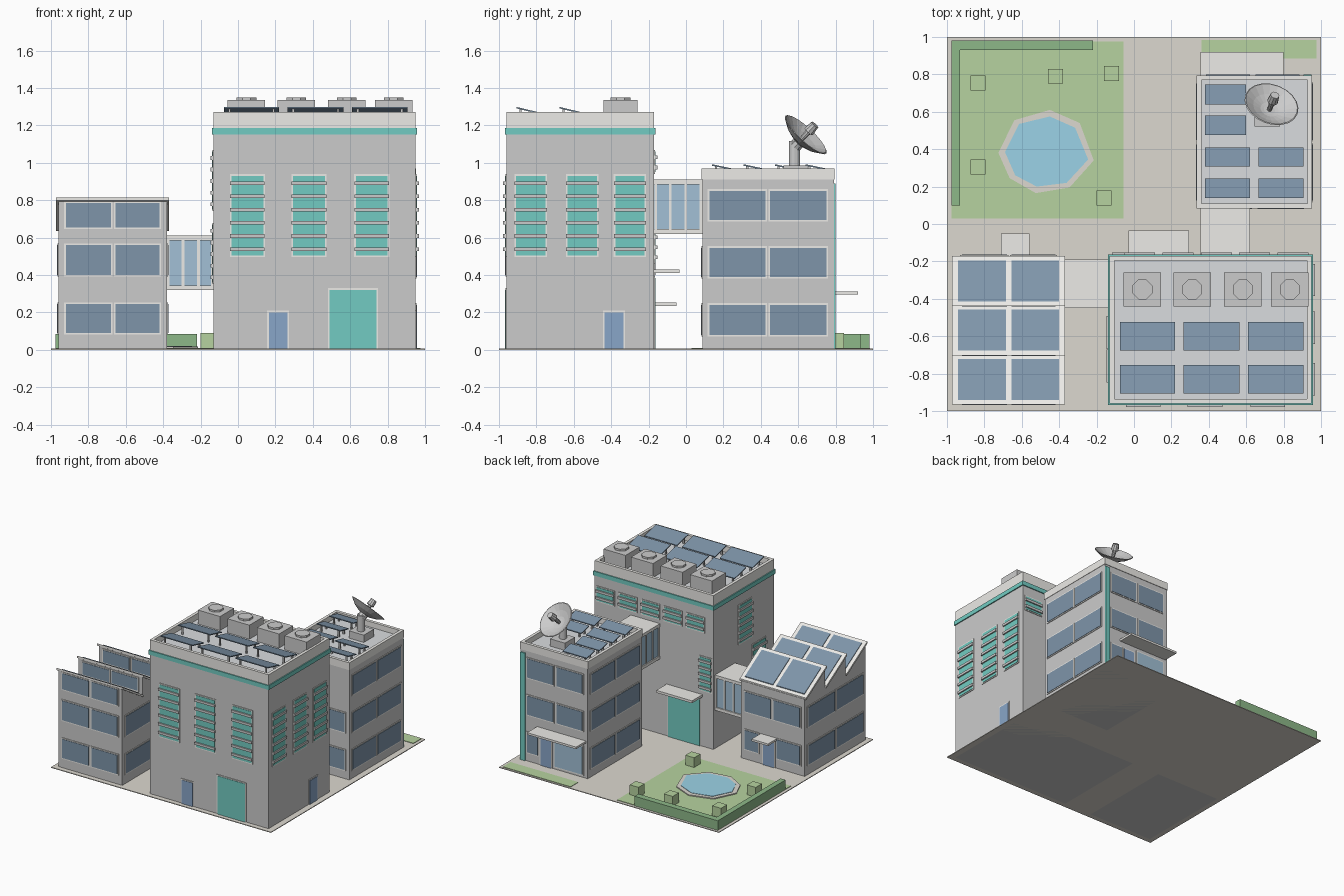
import bpy, bmesh
from math import pi
from mathutils import Vector, Matrix

if "Cube" in bpy.data.objects:
    bpy.data.objects.remove(bpy.data.objects["Cube"])

WALL, CONC, ROOF = (.80, .82, .83), (.84, .83, .80), (.70, .72, .74)
TEAL, NAVY, GLASS, DOOR = (.17, .60, .54), (.21, .30, .40), (.36, .53, .67), (.25, .38, .58)
PAVE, LAWN, HEDGE, WATER = (.72, .69, .63), (.47, .65, .35), (.27, .48, .25), (.33, .65, .80)
METAL, DARK, WHITE = (.52, .53, .54), (.25, .29, .33), (.90, .90, .87)
mats = {}


def finish(name, bm, color):
    bmesh.ops.recalc_face_normals(bm, faces=bm.faces)
    me = bpy.data.meshes.new(name)
    bm.to_mesh(me)
    bm.free()
    if color not in mats:
        mats[color] = bpy.data.materials.new("paint")
        mats[color].diffuse_color = (*color, 1)
    me.materials.append(mats[color])
    ob = bpy.data.objects.new(name, me)
    bpy.context.collection.objects.link(ob)
    return ob


def boxes(name, color, items):
    bm = bmesh.new()
    for x0, x1, y0, y1, z0, z1 in items:
        m = Matrix.Translation(((x0 + x1) / 2, (y0 + y1) / 2, (z0 + z1) / 2))
        bmesh.ops.create_cube(bm, size=1, matrix=m @ Matrix.Diagonal((x1 - x0, y1 - y0, z1 - z0, 1)))
    return finish(name, bm, color)


def prisms(name, color, items):
    """Extrude (y, z) profiles along x."""
    bm = bmesh.new()
    for x0, x1, prof in items:
        f = bm.faces.new([bm.verts.new((x0, y, z)) for y, z in prof])
        r = bmesh.ops.extrude_face_region(bm, geom=[f])
        bmesh.ops.translate(bm, vec=(x1 - x0, 0, 0), verts=[v for v in r["geom"] if isinstance(v, bmesh.types.BMVert)])
    return finish(name, bm, color)


def slab(x0, x1, y0, z0, y1, z1, t):
    return (x0, x1, [(y0, z0), (y1, z1), (y1, z1 - t), (y0, z0 - t)])


def on_face(axis, sign, plane, u0, u1, z0, z1, t):
    """Thin box standing out from a wall."""
    a, b = sorted((plane - sign * .004, plane + sign * t))
    return (a, b, u0, u1, z0, z1) if axis == "x" else (u0, u1, a, b, z0, z1)


def panes(name, color, face, rects, rim=.009):
    boxes(name + "_frame", CONC, [on_face(*face, a - rim, b + rim, max(c - rim, .008), d + rim, .005) for a, b, c, d in rects])
    boxes(name, color, [on_face(*face, *r, .008) for r in rects])


def louvres(name, face, rects, n):
    panes(name, TEAL, face, rects)
    sl = []
    for a, b, c, d in rects:
        for i in range(n):
            z = c + (d - c) * (i + .45) / n
            sl.append(on_face(*face, a - .008, b + .008, z - .010, z + .010, .018))
    boxes(name + "_slats", WHITE, sl)


def grid(cols, rows):
    return [(*c, *r) for c in cols for r in rows]


def ring(x0, x1, y0, y1, z0, z1, t):
    return [(x0, x1, y0, y0 + t, z0, z1), (x0, x1, y1 - t, y1, z0, z1),
            (x0, x0 + t, y0 + t, y1 - t, z0, z1), (x1 - t, x1, y0 + t, y1 - t, z0, z1)]


def solar(name, rects, z, rise):
    prisms(name, NAVY, [slab(a, b, c, z + rise, d, z, .008) for a, b, c, d in rects])
    return [(x - .006, x + .006, y - .006, y + .006, z - .06, z + f * rise - .006)
            for a, b, c, d in rects for x in (a + .03, b - .03) for y, f in ((c + .02, .85), (d - .02, .1))]


# Grounds
boxes("paving", PAVE, [(-1, 1, -1, 1, 0, .006)])
boxes("lawn", LAWN, [(-.975, -.055, .03, .975, .002, .010), (.36, .975, .885, .985, .002, .010)])
boxes("hedge", HEDGE, [(-.975, -.93, .10, .98, .005, .085), (-.93, -.22, .93, .98, .005, .085)])
boxes("bushes", LAWN, [(x - .04, x + .04, y - .04, y + .04, .005, .09) for x, y in
      ((-.835, .755), (-.42, .79), (-.12, .805), (-.835, .305), (-.16, .14))])
for nm, col, z, pts in (
    ("pond_rim", PAVE, .018, [(-.45, .61), (-.29, .54), (-.215, .34), (-.345, .195), (-.525, .165), (-.665, .245), (-.725, .38), (-.64, .555)]),
    ("pond_water", WATER, .021, [(-.45, .575), (-.315, .515), (-.245, .345), (-.36, .22), (-.52, .20), (-.635, .26), (-.69, .385), (-.615, .535)])):
    bm = bmesh.new()
    f = bm.faces.new([bm.verts.new((x, y, .004)) for x, y in pts])
    r = bmesh.ops.extrude_face_region(bm, geom=[f])
    bmesh.ops.translate(bm, vec=(0, 0, z - .004), verts=[v for v in r["geom"] if isinstance(v, bmesh.types.BMVert)])
    finish(nm, bm, col)

# Main tower
F, R, B, L = ("y", -1, -.96), ("x", 1, .95), ("y", 1, -.17), ("x", -1, -.13)
boxes("tower_walls", WALL, [(-.13, .95, -.96, -.17, 0, 1.18)])
boxes("tower_roof", ROOF, [(-.11, .93, -.94, -.19, 1.17, 1.22)])
boxes("tower_parapet", CONC, ring(-.13, .95, -.96, -.17, 1.18, 1.27, .025))
boxes("tower_band", TEAL, ring(-.138, .958, -.968, -.162, 1.15, 1.185, .02))
louvres("tower_front_windows", F, grid([(x - .085, x + .085) for x in (.05, .38, .715)], [(.505, .93)]), 6)
louvres("tower_right_windows", R, grid([(y - .078, y + .078) for y in (-.83, -.555, -.30)], [(.505, .93)]), 6)
louvres("tower_left_windows", L, [(-.66, -.50, .75, 1.06), (-.84, -.68, .36, .67)], 5)
louvres("tower_back_high_windows", B, grid([(x - .075, x + .075) for x in (.85, .645, .44, .235, .03)], [(.95, 1.06)]), 2)
louvres("tower_back_window", B, [(-.11, -.01, .47, .74)], 5)
panes("tower_front_door", DOOR, F, [(.165, .265, .006, .20)])
panes("tower_right_door", DOOR, R, [(-.435, -.335, .006, .20)])
panes("tower_loading_door", TEAL, F, [(.49, .74, .006, .32)])
panes("tower_back_gate", TEAL, B, [(-.01, .275, .006, .385)])
legs = solar("tower_solar_panels", [(a, b, c, c + .15) for a, b in ((-.075, .22), (.265, .565), (.61, .905))
             for c in (-.905, -.675)], 1.262, .036)

# Rooftop air conditioners
ac = (.045, .312, .582, .832)
boxes("air_conditioners", METAL, [(x - .10, x + .10, -.44, -.26, 1.215, 1.335) for x in ac])
bm = bmesh.new()
for x in ac:
    bmesh.ops.create_cone(bm, cap_ends=True, segments=8, radius1=.057, radius2=.057, depth=.02,
                          matrix=Matrix.Translation((x, -.35, 1.34)) @ Matrix.Rotation(pi / 8, 4, "Z"))
finish("fan_caps", bm, WHITE)

# Sawtooth building
y0, tooth = -.96, .79 / 3
prof = [(y0, 0)]
for i in range(3):
    prof += [(y0 + i * tooth, .80), (y0 + (i + 1) * tooth, .64)]
prisms("sawtooth_walls", WALL, [(-.96, -.38, prof + [(-.17, 0)])])
cols, low = [(-.92, -.68), (-.655, -.42)], [(.09, .245), (.40, .56)]
side = [(-.92, -.58), (-.55, -.21)]
panes("sawtooth_front_windows", NAVY, ("y", -1, -.96), grid(cols, low + [(.655, .785)]))
for i in (1, 2):
    panes("clerestory_windows", NAVY, ("y", -1, y0 + i * tooth), grid(cols, [(.675, .775)]))
panes("sawtooth_left_windows", NAVY, ("x", -1, -.96), grid(side, low))
panes("sawtooth_right_windows", NAVY, ("x", 1, -.38), grid(side, low))
panes("sawtooth_back_windows", NAVY, ("y", 1, -.17), grid(cols, low[1:]) + [(-.92, -.71, .09, .245), (-.54, -.42, .09, .245)])
panes("sawtooth_back_door", DOOR, ("y", 1, -.17), [(-.685, -.585, .006, .21)])
roofs, pan = [], []
for i in range(3):
    a, b = y0 + i * tooth - .006, y0 + (i + 1) * tooth - .002
    roofs.append(slab(-.972, -.368, a, .815, b, .652, .018))
    za = lambda y: .815 - .163 * (y - a) / (b - a) + .006
    p, q = a + .026, b - .022
    pan += [slab(c, d, p, za(p), q, za(q), .010) for c, d in ((-.94, -.685), (-.655, -.40))]
prisms("sawtooth_roof", CONC, roofs)
prisms("sawtooth_solar_panels", NAVY, pan)

# Office block
F, R, B, L = ("y", -1, .088), ("x", 1, .95), ("y", 1, .79), ("x", -1, .34)
boxes("office_walls", WALL, [(.34, .95, .088, .79, 0, .91)])
boxes("office_roof", ROOF, [(.355, .935, .10, .775, .90, .925)])
boxes("office_parapet", CONC, ring(.335, .953, .084, .794, .91, .97, .025))
rows = [(.08, .24), (.39, .545), (.695, .85)]
side = [(.125, .425), (.45, .75)]
panes("office_right_windows", NAVY, R, grid(side, rows))
panes("office_left_windows", NAVY, L, grid(side, rows))
panes("office_front_windows", NAVY, F, grid([(.38, .63), (.66, .91)], rows[:2]))
panes("office_back_windows", NAVY, B, grid([(.385, .62), (.65, .885)], rows[1:]) + [(.79, .885, .08, .24)])
panes("office_door", DOOR, B, [(.67, .765, .006, .24)])
panes("office_shopfront", GLASS, B, [(.385, .635, .03, .26)])
boxes("office_stripe", TEAL, [(.905, .948, .78, .80, .006, .89)])
legs += solar("office_solar_panels", [(.38, .60, .64, .745), (.38, .60, .475, .58)] +
              [(a, b, c, c + .103) for a, b in ((.38, .62), (.665, .905)) for c in (.14, .307)], .970, .022)
boxes("panel_legs", METAL, legs)

# Canopies over the doors
boxes("canopies", CONC, [(-.03, .295, -.175, -.035, .41, .43), (-.71, -.56, -.175, -.05, .235, .252),
                         (.355, .80, .785, .92, .295, .312)])

# Glazed bridges
boxes("bridge_slabs", CONC, [(-.39, -.12, -.45, -.19, z, z + .025) for z in (.32, .585)] +
      [(.355, .62, -.18, .095, z, z + .025) for z in (.62, .885)])
boxes("bridge_glass", GLASS, [(-.39, -.12, -.44, -.20, .34, .59), (.365, .61, -.18, .095, .64, .89)])
boxes("bridge_mullions", CONC, [(x - .007, x + .007, -.447, -.193, .34, .59) for x in (-.372, -.294, -.211, -.137)] +
      [(.358, .617, y - .007, y + .007, .64, .89) for y in (-.162, -.084, -.001, .08)])

# Satellite dish
boxes("dish_base", METAL, [(.645, .78, .52, .65, .92, .985)])
bm = bmesh.new()
bmesh.ops.create_cone(bm, cap_ends=True, segments=12, radius1=.03, radius2=.03, depth=.15,
                      matrix=Matrix.Translation((.712, .58, 1.04)))
finish("dish_pole", bm, METAL)
tilt = Vector((.25, .66, .71)).to_track_quat("Z", "Y").to_matrix().to_4x4()
tilt = Matrix.Translation((.735, .64, 1.15)) @ tilt
bm = bmesh.new()
profile = [(0, -.060), (.05, -.053), (.10, -.033), (.149, 0), (.143, .003), (.095, -.024), (.05, -.042), (0, -.050)]
vs = [bm.verts.new((r, 0, z)) for r, z in profile]
es = [bm.edges.new(p) for p in zip(vs, vs[1:])]
bmesh.ops.spin(bm, geom=vs + es, cent=(0, 0, 0), axis=(0, 0, 1), angle=2 * pi, steps=20)
bmesh.ops.remove_doubles(bm, verts=bm.verts, dist=1e-4)
bmesh.ops.transform(bm, matrix=tilt, verts=bm.verts)
finish("dish_bowl", bm, WHITE)
bm = bmesh.new()
for r1, r2, d, z in ((.012, .018, .09, -.01), (.03, .024, .05, .05), (.035, .035, .04, -.065)):
    bmesh.ops.create_cone(bm, cap_ends=True, segments=10, radius1=r1, radius2=r2, depth=d,
                          matrix=tilt @ Matrix.Translation((0, 0, z)))
finish("dish_feed", bm, METAL)

for m in bpy.data.materials:
    if m.users and not m.is_grease_pencil:
        m.use_nodes = True
        m.node_tree.nodes["Principled BSDF"].inputs["Base Color"].default_value = m.diffuse_color
